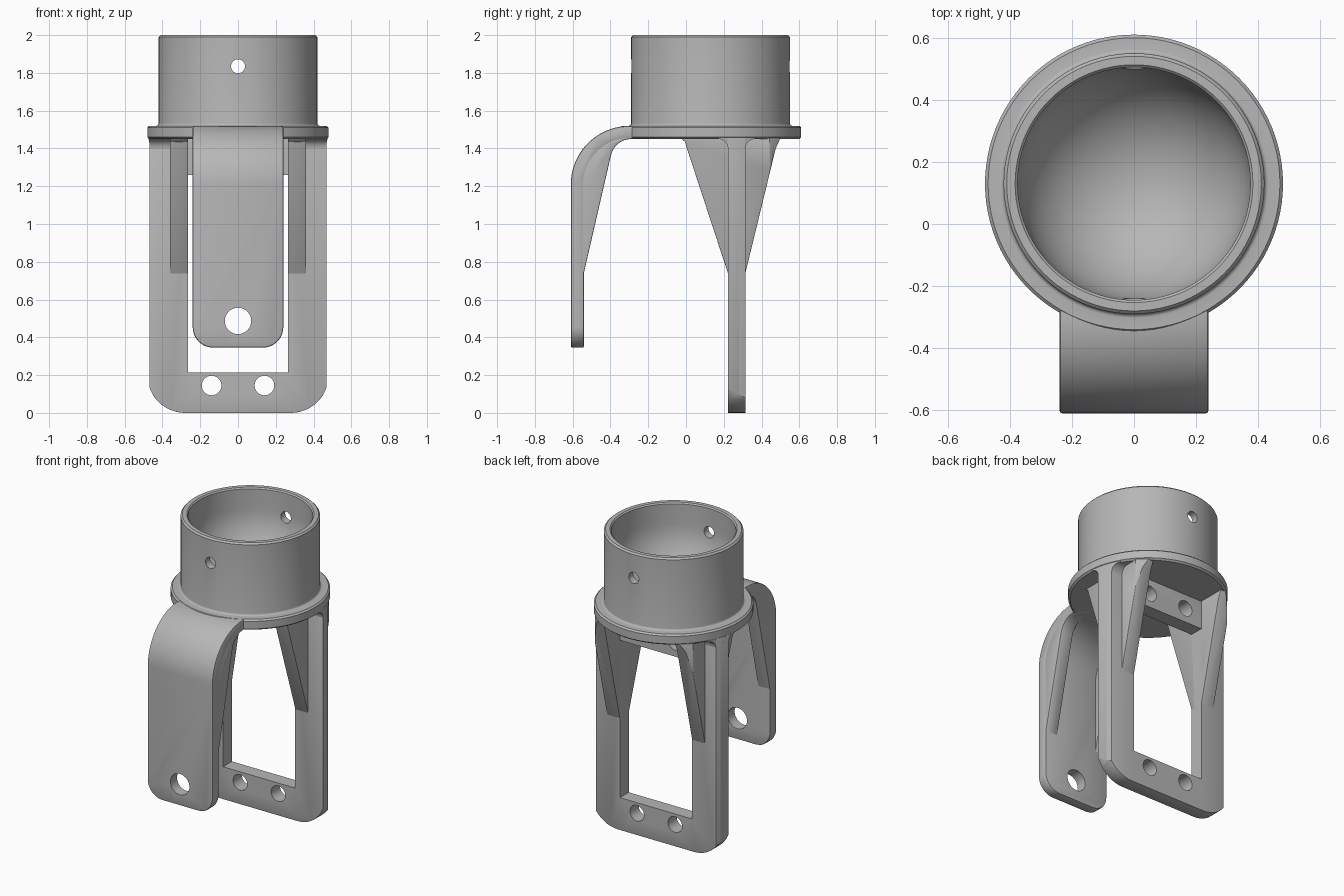
import bpy, bmesh, math
from mathutils import Matrix, Vector

cube = bpy.data.objects.get("Cube")
if cube:
    bpy.data.objects.remove(cube, do_unlink=True)

CY = 0.13  # y of the socket axis

mat = bpy.data.materials.new("satin grey")
mat.use_nodes = True
GREY = (0.47, 0.47, 0.47, 1)
mat.diffuse_color = GREY
mat.node_tree.nodes["Principled BSDF"].inputs["Base Color"].default_value = GREY


def arc(cx, cy, r, a, b, n=12):
    """Points on a circle from angle a to angle b, in degrees."""
    angles = [math.radians(a + (b - a) * i / n) for i in range(n + 1)]
    return [(cx + r * math.cos(t), cy + r * math.sin(t)) for t in angles]


def finish(bm, name):
    bmesh.ops.remove_doubles(bm, verts=bm.verts, dist=1e-5)
    bmesh.ops.recalc_face_normals(bm, faces=bm.faces)
    me = bpy.data.meshes.new(name)
    bm.to_mesh(me)
    bm.free()
    me.materials.append(mat)
    ob = bpy.data.objects.new(name, me)
    bpy.context.collection.objects.link(ob)
    return ob


def prism(name, pts, lo, hi, axis):
    """Extrude a profile: (y, z) along x, or (x, z) along y."""
    bm = bmesh.new()
    place = (lambda p, d: (d, *p)) if axis == "x" else (lambda p, d: (p[0], d, p[1]))
    face = bm.faces.new([bm.verts.new(place(p, lo)) for p in pts])
    ext = bmesh.ops.extrude_face_region(bm, geom=[face])["geom"]
    step = Vector((hi - lo, 0, 0) if axis == "x" else (0, hi - lo, 0))
    bmesh.ops.translate(bm, vec=step, verts=[v for v in ext if isinstance(v, bmesh.types.BMVert)])
    return finish(bm, name)


def cylinder(name, r, depth, loc, along_y=False, seg=32):
    bm = bmesh.new()
    m = Matrix.Translation(loc)
    if along_y:
        m = m @ Matrix.Rotation(math.pi / 2, 4, "X")
    bmesh.ops.create_cone(bm, cap_ends=True, segments=seg, radius1=r, radius2=r, depth=depth, matrix=m)
    return finish(bm, name)


def apply(ob, mod):
    bpy.context.view_layer.objects.active = ob
    bpy.ops.object.modifier_apply(modifier=mod.name)


def boolean(ob, cutter, op="DIFFERENCE"):
    mod = ob.modifiers.new("cut", "BOOLEAN")
    mod.operation, mod.object, mod.solver = op, cutter, "EXACT"
    apply(ob, mod)
    bpy.data.objects.remove(cutter, do_unlink=True)


def drill(ob, x, y, z, r):
    boolean(ob, cylinder("drill", r, 0.4, (x, y, z), True))


def soften(ob, width=0.009):
    mod = ob.modifiers.new("soft", "BEVEL")
    mod.width, mod.segments, mod.angle_limit = width, 2, math.radians(50)
    apply(ob, mod)


def trim_round(ob):
    """Keep only what lies inside the collar's outline."""
    boolean(ob, cylinder("trim", 0.477, 4, (0, CY, 1), seg=96), "INTERSECT")


def smooth(ob):
    bpy.ops.object.select_all(action="DESELECT")
    ob.select_set(True)
    bpy.context.view_layer.objects.active = ob
    bpy.ops.object.shade_smooth_by_angle(angle=math.radians(32))


parts = []

# Socket with collar and bowl-shaped floor
profile = [(0, 1.45), (0.468, 1.45), (0.48, 1.46), (0.48, 1.51), (0.47, 1.52), (0.433, 1.52)]
profile += arc(0.433, 1.533, 0.013, 270, 180, 4)
profile += [(0.42, 1.99), (0.41, 2.0), (0.383, 2.0), (0.375, 1.992)]
profile += arc(0, 1.86, 0.375, 0, -90, 20)
bm = bmesh.new()
ring = [bm.verts.new((r, CY, z)) for r, z in profile]
edges = [bm.edges.new(pair) for pair in zip(ring, ring[1:])]
bmesh.ops.spin(bm, geom=ring + edges, cent=(0, CY, 0), axis=(0, 0, 1), angle=math.tau, steps=96)
socket = finish(bm, "socket")
boolean(socket, cylinder("pin_hole", 0.037, 1.2, (0, CY, 1.835), True))
parts.append(socket)

# Rear frame: rounded plate with a tall window and four bolt holes
outline = [(0.48, 1.46), (-0.48, 1.46)] + arc(-0.28, 0.2, 0.2, 180, 270) + arc(0.28, 0.2, 0.2, 270, 360)
frame = prism("rear_frame", outline, 0.222, 0.315, "y")
trim_round(frame)
soften(frame)
w = 0.265
boolean(frame, prism("window", [(-w, 0.215), (w, 0.215), (w, 1.26), (-w, 1.26)], 0, 0.6, "y"))
for x in (-0.14, 0.14):
    for z in (0.145, 1.355):
        drill(frame, x, 0.27, z, 0.052)
parts.append(frame)

# Tapered ribs and root fillets on both sides of the frame
rib_side = [(-0.03, 1.455), (-0.005, 1.435), (0.005, 1.4), (0.225, 0.73),
            (0.312, 0.73), (0.475, 1.4), (0.5, 1.455)]
root_side = arc(0.172, 1.4, 0.05, 90, 0, 6) + arc(0.365, 1.4, 0.05, 180, 90, 6)
root_side += [(0.365, 1.46), (0.172, 1.46)]
for side, s in (("left", 1), ("right", -1)):
    rib = prism(side + "_rib", rib_side, *sorted((s * 0.265, s * 0.36)), "x")
    trim_round(rib)
    soften(rib, 0.006)
    root = prism(side + "_root_fillet", root_side, *sorted((s * 0.355, s * 0.49)), "x")
    trim_round(root)
    parts += [rib, root]

# Front arm: bent plate with rounded tip and one large hole
plate = [(-0.2, 1.45), (-0.2, 1.519)] + arc(-0.3, 1.209, 0.31, 90, 180, 20)
plate += [(-0.61, 0.345), (-0.54, 0.345)] + arc(-0.3, 1.21, 0.24, 180, 90, 20)
arm = prism("front_arm", plate, -0.3, 0.3, "x")
tip = [(0.24, 1.7), (-0.24, 1.7)] + arc(-0.13, 0.455, 0.11, 180, 270) + arc(0.13, 0.455, 0.11, 270, 360)
boolean(arm, prism("tip_shape", tip, -1, 0.5, "y"), "INTERSECT")
soften(arm)
drill(arm, 0, -0.6, 0.487, 0.07)
parts.append(arm)

# Gussets stiffening both edges of the arm
gusset_side = [(-0.55, 0.7)] + arc(-0.29, 1.34, 0.11, 170, 90, 8) + arc(-0.3, 1.21, 0.25, 90, 180)
for side, s in (("left", 1), ("right", -1)):
    gusset = prism(side + "_arm_gusset", gusset_side, *sorted((s * 0.15, s * 0.239)), "x")
    soften(gusset, 0.006)
    parts.append(gusset)

for ob in parts:
    smooth(ob)
